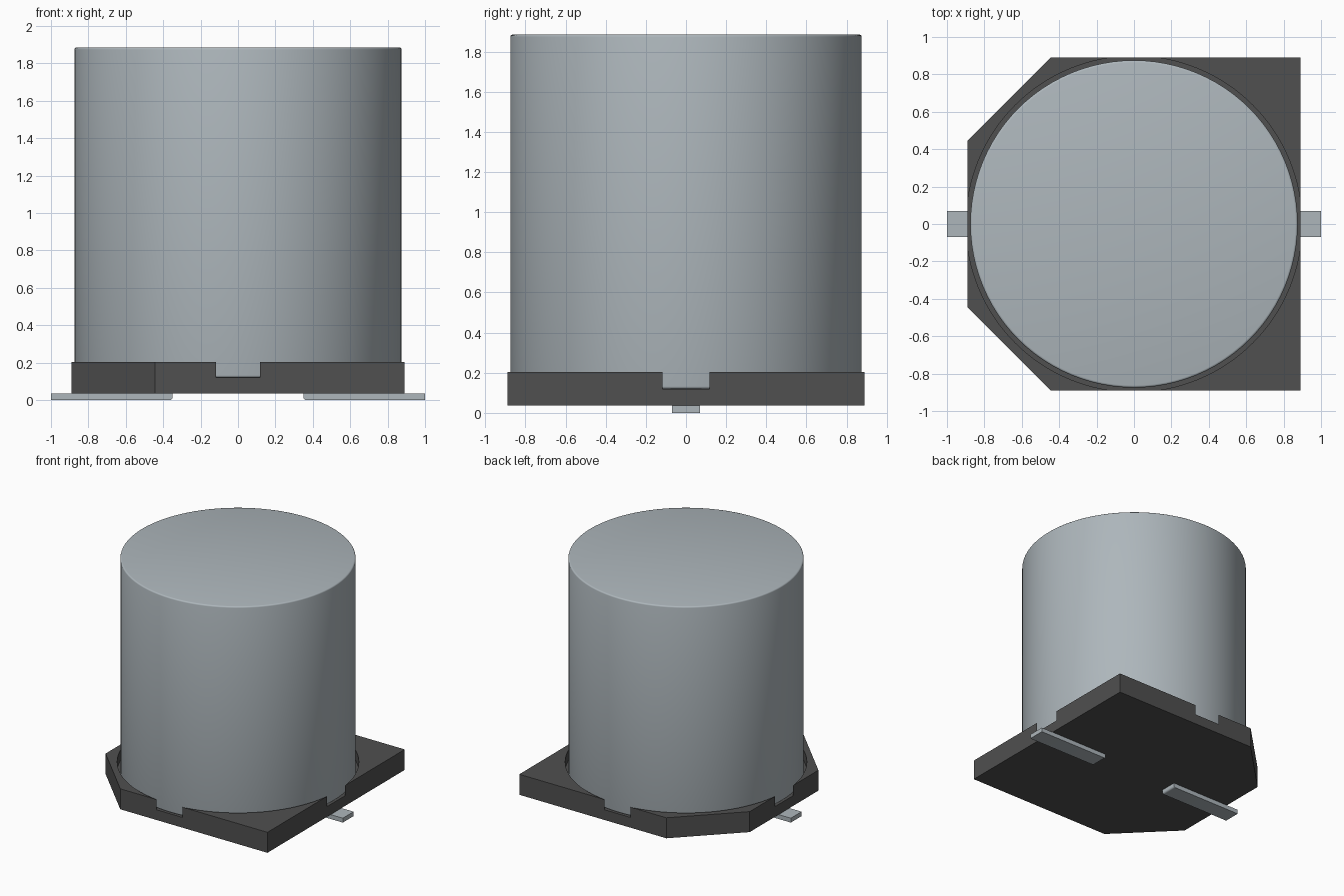
import bpy
import bmesh
import math

cube = bpy.data.objects.get("Cube")
if cube:
    bpy.data.objects.remove(cube, do_unlink=True)


def make_material(name, color):
    mat = bpy.data.materials.new(name)
    mat.use_nodes = True
    mat.diffuse_color = color
    bsdf = mat.node_tree.nodes["Principled BSDF"]
    bsdf.inputs["Base Color"].default_value = color
    return mat


def make_object(name, bm, mat):
    bmesh.ops.recalc_face_normals(bm, faces=bm.faces)
    mesh = bpy.data.meshes.new(name)
    bm.to_mesh(mesh)
    bm.free()
    obj = bpy.data.objects.new(name, mesh)
    bpy.context.collection.objects.link(obj)
    mesh.materials.append(mat)
    return obj


def prism(name, outline, bottom, top, mat):
    """Extrude an xy outline from bottom to top."""
    bm = bmesh.new()
    face = bm.faces.new([bm.verts.new((x, y, bottom)) for x, y in outline])
    side = bmesh.ops.extrude_face_region(bm, geom=[face])["geom"]
    verts = [v for v in side if isinstance(v, bmesh.types.BMVert)]
    bmesh.ops.translate(bm, vec=(0, 0, top - bottom), verts=verts)
    return make_object(name, bm, mat)


def circle(radius, count):
    return [(radius * math.cos(math.tau * i / count),
             radius * math.sin(math.tau * i / count)) for i in range(count)]


def activate(obj):
    bpy.ops.object.select_all(action="DESELECT")
    obj.select_set(True)
    bpy.context.view_layer.objects.active = obj


def smooth(obj, angle=35):
    activate(obj)
    bpy.ops.object.shade_smooth_by_angle(angle=math.radians(angle))


def apply_bevel(obj, width, segments):
    mod = obj.modifiers.new("Rounded rim", "BEVEL")
    mod.width = width
    mod.segments = segments
    mod.limit_method = "ANGLE"
    mod.angle_limit = math.radians(40)
    activate(obj)
    bpy.ops.object.modifier_apply(modifier=mod.name)


metal = make_material("Brushed aluminium", (0.42, 0.47, 0.50, 1))
plastic = make_material("Black plastic", (0.08, 0.08, 0.08, 1))

HALF = 0.89
CORNER = HALF / 2
FLOOR = 0.12
LEAD_TOP = 0.036

# Plastic base with two clipped corners
base = prism("base", [(HALF, -HALF), (HALF, HALF), (-CORNER, HALF),
                      (-HALF, CORNER), (-HALF, -CORNER), (-CORNER, -HALF)],
             LEAD_TOP, 0.204, plastic)

# Round seat slightly wider than the base, so it opens a notch in each side
cutter = prism("seat_cutter", circle(0.898, 128), FLOOR, 0.4, plastic)
cutter.hide_render = True
mod = base.modifiers.new("Seat", "BOOLEAN")
mod.operation = "DIFFERENCE"
mod.solver = "EXACT"
mod.object = cutter
activate(base)
bpy.ops.object.modifier_apply(modifier=mod.name)
bpy.data.objects.remove(cutter, do_unlink=True)
smooth(base)

# Metal can with softly rounded rims
can = prism("can", circle(0.875, 96), FLOOR, 1.885, metal)
apply_bevel(can, 0.012, 3)
smooth(can)

# Flat leads, rounded at the lower inner edge
for name, sign in (("left_lead", 1), ("right_lead", -1)):
    inner, outer, r = 0.35, 1.0, 0.015
    profile = [(outer, 0), (outer, LEAD_TOP), (inner, LEAD_TOP)]
    for i in range(5):
        a = math.pi / 8 * i
        profile.append((inner + r - r * math.cos(a), r - r * math.sin(a)))
    bm = bmesh.new()
    face = bm.faces.new([bm.verts.new((sign * x, -0.07, z)) for x, z in profile])
    side = bmesh.ops.extrude_face_region(bm, geom=[face])["geom"]
    bmesh.ops.translate(bm, vec=(0, 0.14, 0),
                        verts=[v for v in side if isinstance(v, bmesh.types.BMVert)])
    smooth(make_object(name, bm, metal))
